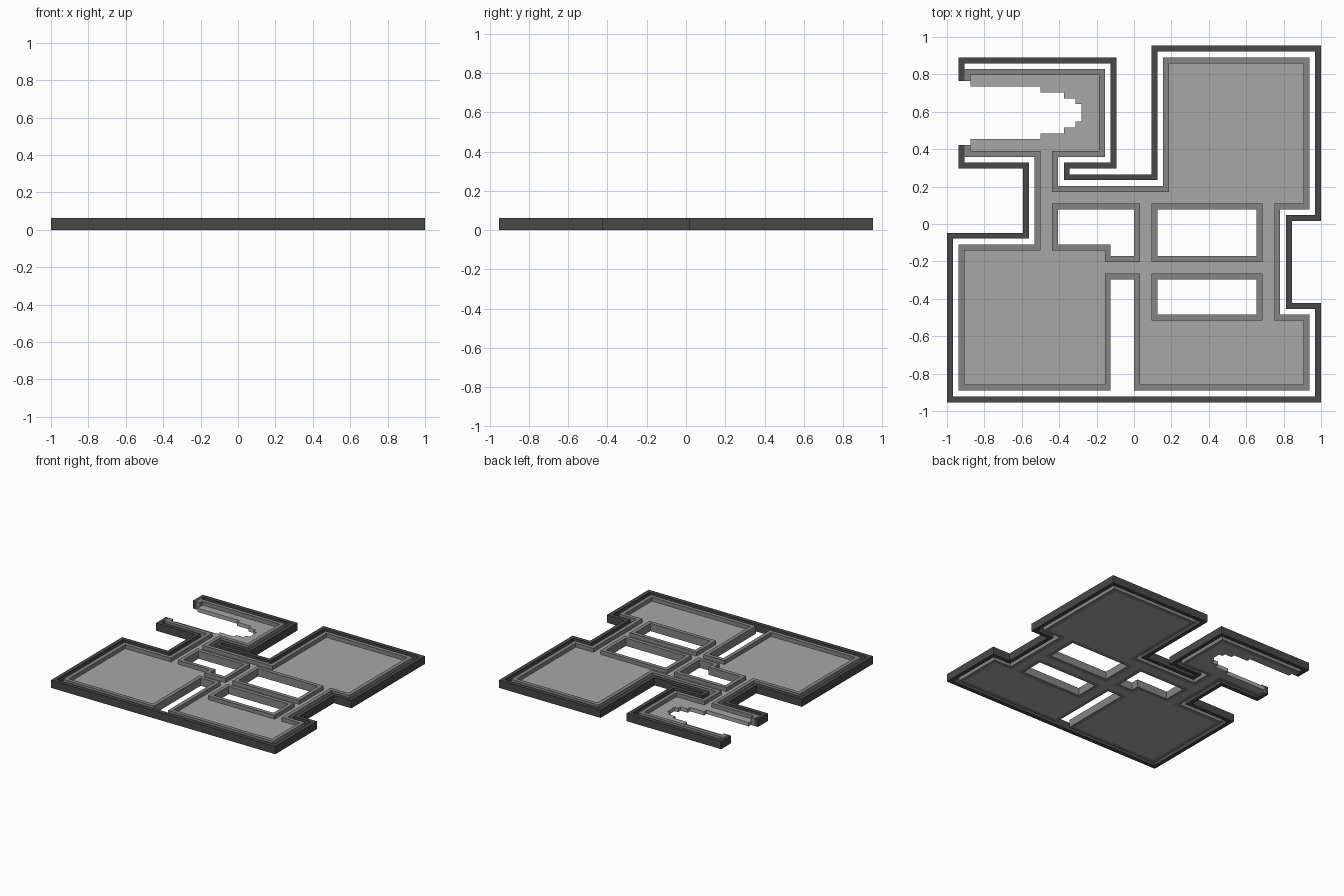
import bpy, bmesh

cube = bpy.data.objects.get("Cube")
if cube:
    bpy.data.objects.remove(cube, do_unlink=True)

U = 1 / 32            # one plan unit
SIZE = (64, 61)       # plan size in units


def material(name, value):
    m = bpy.data.materials.new(name)
    m.use_nodes = True
    colour = (value, value, value, 1)
    m.diffuse_color = colour
    m.node_tree.nodes["Principled BSDF"].inputs["Base Color"].default_value = colour
    return m


wall_mat = material("dark grey wall", 0.066)
trim_mat = material("mid grey trim", 0.235)
floor_mat = material("light grey floor", 0.39)


def offset(path, d, closed):
    """Shift a right-angled path by d units to its left."""
    n = len(path)
    out = []
    for i, (x, y) in enumerate(path):
        dx = dy = 0
        for a, b in ((i - 1, i), (i, i + 1)):
            if closed or (a >= 0 and b < n):
                (ax, ay), (bx, by) = path[a % n], path[b % n]
                length = abs(bx - ax) + abs(by - ay)
                dx -= (by - ay) / length
                dy += (bx - ax) / length
        out.append((x + d * dx, y + d * dy))
    return out


def add_verts(bm, path):
    return [bm.verts.new(((x - SIZE[0] / 2) * U, (y - SIZE[1] / 2) * U, 0)) for x, y in path]


def finish(bm, name, mat, height):
    """Turn the flat plan into a slab standing on the ground."""
    bm.normal_update()
    for f in bm.faces:
        if f.normal.z < 0:
            f.normal_flip()
    mesh = bpy.data.meshes.new(name)
    bm.to_mesh(mesh)
    bm.free()
    mesh.materials.append(mat)
    ob = bpy.data.objects.new(name, mesh)
    bpy.context.collection.objects.link(ob)
    solid = ob.modifiers.new("height", 'SOLIDIFY')
    solid.thickness = height * U
    solid.offset = 1
    return ob


def strip(name, path, side, closed, mat, height):
    """A wall one unit thick running along a path."""
    bm = bmesh.new()
    a = add_verts(bm, path)
    b = add_verts(bm, offset(path, side, closed))
    n = len(path)
    for i in range(n if closed else n - 1):
        j = (i + 1) % n
        bm.faces.new((a[i], a[j], b[j], b[i]))
    return finish(bm, name, mat, height)


# Outer edge of the rooms and corridors, clockwise from the open-ended room
rooms = [(4, 56), (26, 56), (26, 43), (18, 43), (18, 36), (38, 36), (38, 58), (61, 58),
         (61, 34), (56, 34), (56, 14), (61, 14), (61, 3), (33, 3), (33, 22), (27, 22),
         (27, 3), (3, 3), (3, 26), (16, 26), (16, 43), (4, 43)]

# Stepped inner edge of the open-ended room, mirrored about its centre line
steps = [(4, 45), (16, 45), (16, 46), (20, 46), (20, 47), (22, 47), (22, 48), (23, 48)]
mouth = steps + [(x, 99 - y) for x, y in reversed(steps)]

# Openings between the corridors
openings = {
    "left_opening": [(18, 34), (33, 34), (33, 24), (27, 24), (27, 26), (18, 26)],
    "upper_opening": [(35, 34), (54, 34), (54, 24), (35, 24)],
    "lower_opening": [(35, 22), (54, 22), (54, 14), (35, 14)],
}

# Floor slab with the openings left out
bm = bmesh.new()
for loop in [rooms + mouth] + list(openings.values()):
    vs = add_verts(bm, loop)
    for i, v in enumerate(vs):
        bm.edges.new((vs[i - 1], v))
bmesh.ops.triangle_fill(bm, edges=bm.edges[:], use_beauty=True, normal=(0, 0, 1))
finish(bm, "floor", floor_mat, 1)

# Inner walls around the floor and around each opening
strip("room_trim", [(4, 55)] + rooms + [(4, 44)], 1, False, trim_mat, 2)
for name, loop in openings.items():
    strip(name + "_trim", loop, -1, True, trim_mat, 2)

# Outer wall, separated from the inner wall by a one-unit gap
outer = [(3, 55), (3, 58), (28, 58), (28, 41), (20, 41), (20, 38), (36, 38), (36, 60),
         (63, 60), (63, 32), (58, 32), (58, 16), (63, 16), (63, 1), (1, 1), (1, 28),
         (14, 28), (14, 41), (3, 41), (3, 44)]
strip("outer_wall", outer, 1, False, wall_mat, 2)
